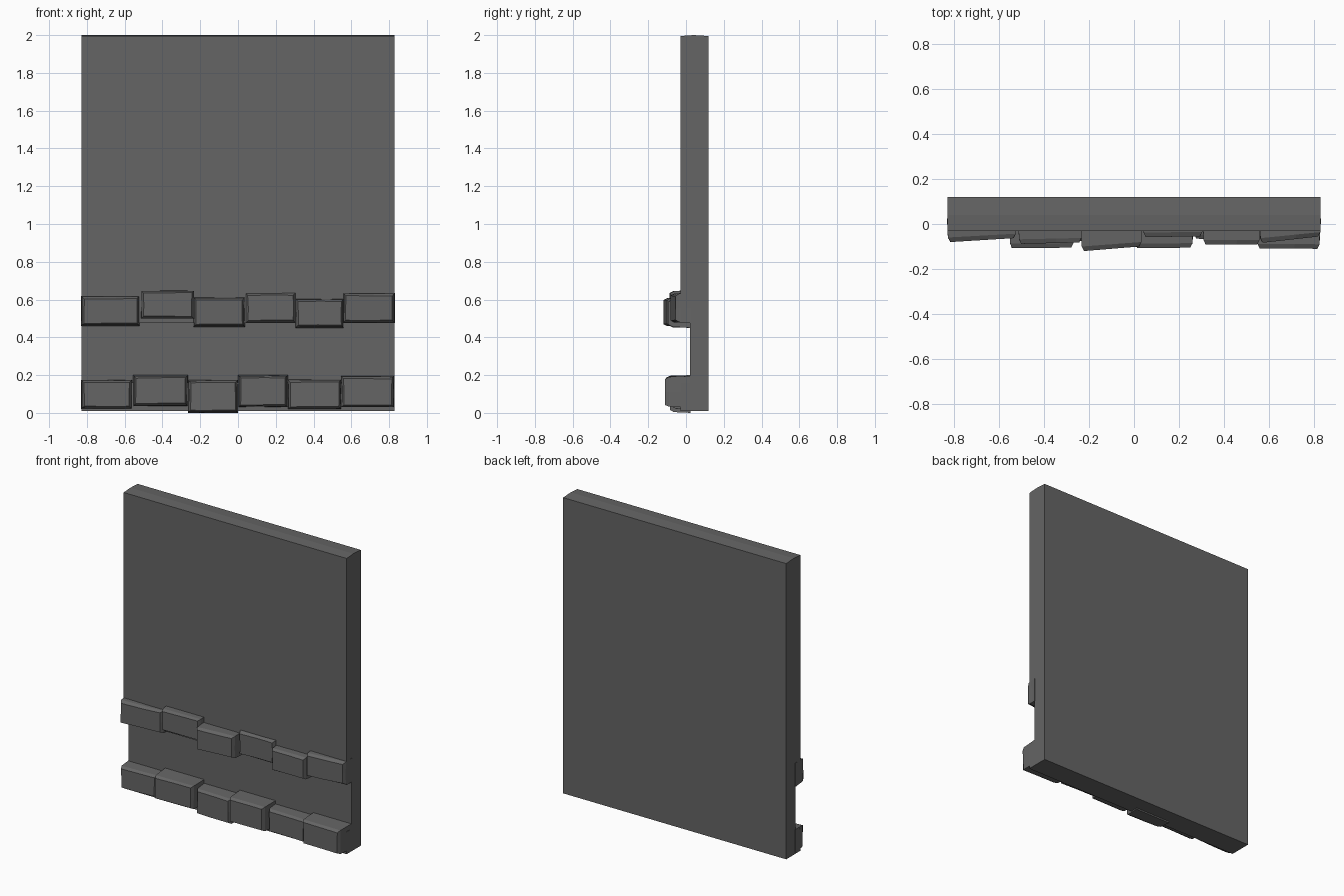
import bpy, bmesh, random

if "Cube" in bpy.data.objects:
    bpy.data.objects.remove(bpy.data.objects["Cube"])

random.seed(4)

stone_grey = bpy.data.materials.new("dark grey stone")
stone_grey.diffuse_color = (0.13, 0.13, 0.13, 1)
stone_grey.use_nodes = True
stone_grey.node_tree.nodes["Principled BSDF"].inputs["Base Color"].default_value = stone_grey.diffuse_color


def finish(bm, name):
    bmesh.ops.recalc_face_normals(bm, faces=bm.faces)
    mesh = bpy.data.meshes.new(name)
    bm.to_mesh(mesh)
    bm.free()
    mesh.materials.append(stone_grey)
    obj = bpy.data.objects.new(name, mesh)
    bpy.context.collection.objects.link(obj)
    return obj


def bridge(bm, rings):
    for a, b in zip(rings, rings[1:]):
        n = len(a)
        for i in range(n):
            bm.faces.new((a[i], a[(i + 1) % n], b[(i + 1) % n], b[i]))
    bm.faces.new(rings[0])
    bm.faces.new(rings[-1])


# Wall slab: side profile with a recessed band, extruded along x
profile = [(0.12, 0.01), (0.12, 1.995), (0.04, 2.0), (-0.03, 1.995),
           (-0.03, 0.475), (0.02, 0.475), (0.02, 0.16), (-0.03, 0.16), (-0.03, 0.01)]
bm = bmesh.new()
bridge(bm, [[bm.verts.new((x, y, z)) for y, z in profile] for x in (-0.828, 0.828)])
finish(bm, "wall_slab")


# Rough stone: straight back, worn shoulder and a smaller tilted front face
def stone(name, x0, x1, z0, z1, yl, yr):
    w, h = x1 - x0, z1 - z0
    outline = [(0, 0), (0.45, 0), (1, 0), (1, 0.5), (1, 1), (0.6, 1), (0, 1), (0, 0.5)]
    bm = bmesh.new()
    rings = []
    for back, inset, jit in ((None, 0.0, 0), (0.02, 0.003, 0.003), (0.0, 0.013, 0.004)):
        ring = []
        for u, v in outline:
            jx, jz = random.uniform(0, jit), random.uniform(0, jit)
            sx, sz = 1 - 2 * u, 1 - 2 * v
            x = x0 + w * u + (inset + jx) * sx
            z = z0 + h * v + (inset + jz) * (1 if v < 0.5 else -1) * (v != 0.5)
            y = 0.025 if back is None else yl + (yr - yl) * u + back
            ring.append(bm.verts.new((x, y, z)))
        rings.append(ring)
    bridge(bm, rings)
    finish(bm, name)


# x0, x1, z0, z1, front depth at left, front depth at right
lower = [(-0.83, -0.56, 0.02, 0.175, -0.075, -0.065), (-0.555, -0.265, 0.035, 0.2, -0.107, -0.105),
         (-0.265, 0.0, 0.0, 0.175, -0.075, -0.085), (0.0, 0.265, 0.03, 0.2, -0.107, -0.105),
         (0.262, 0.548, 0.018, 0.178, -0.065, -0.075), (0.545, 0.828, 0.028, 0.195, -0.108, -0.11)]
upper = [(-0.83, -0.52, 0.46, 0.62, -0.08, -0.063), (-0.515, -0.23, 0.497, 0.65, -0.088, -0.082),
         (-0.237, 0.037, 0.455, 0.613, -0.12, -0.1), (0.038, 0.308, 0.475, 0.638, -0.058, -0.055),
         (0.305, 0.56, 0.45, 0.605, -0.092, -0.092), (0.556, 0.83, 0.475, 0.635, -0.083, -0.056)]

for row, stones in (("lower", lower), ("upper", upper)):
    for i, s in enumerate(stones):
        stone(f"{row}_stone_{i + 1}", *s)
